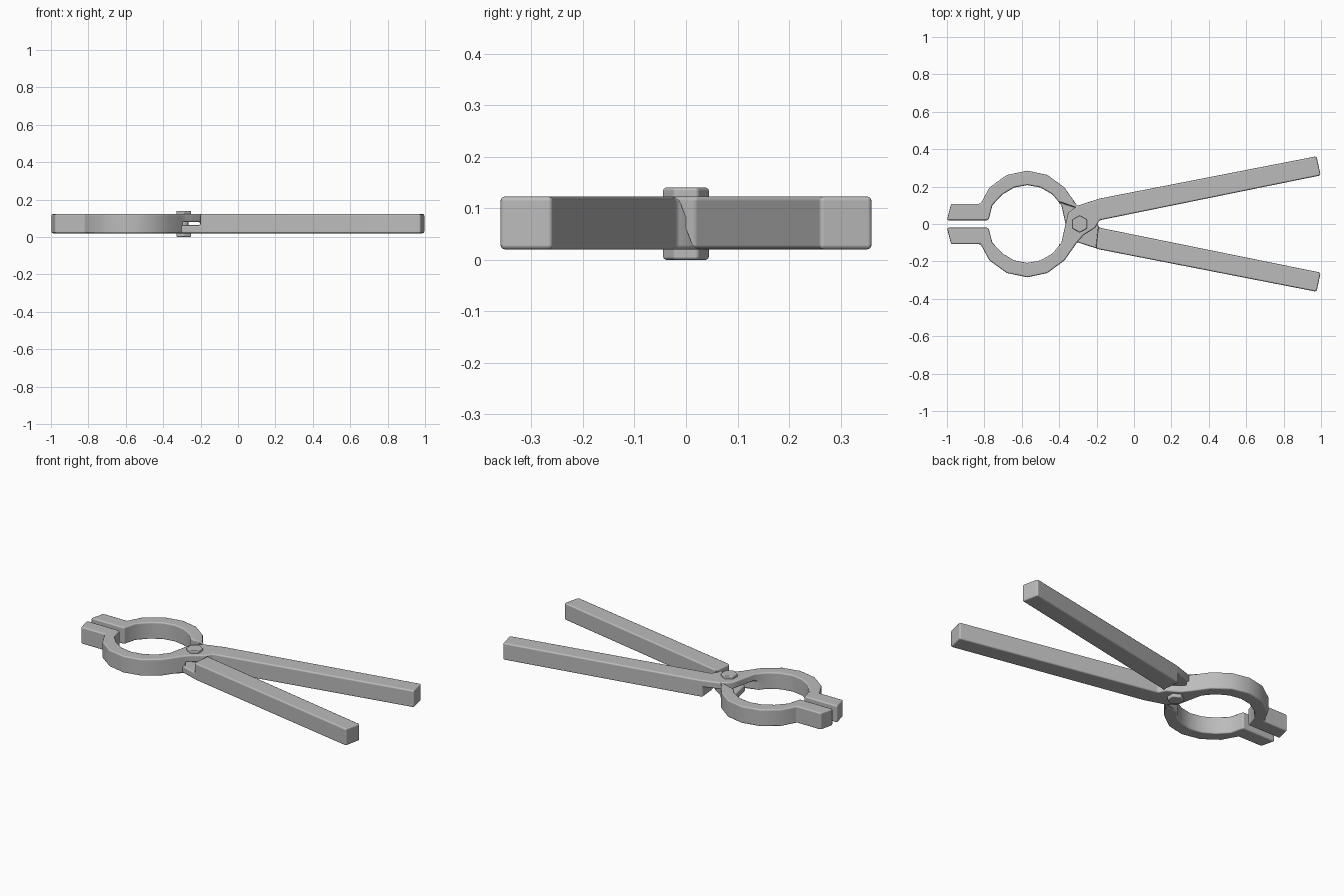
import bpy, bmesh, math
from mathutils import Matrix

if "Cube" in bpy.data.objects:
    bpy.data.objects.remove(bpy.data.objects["Cube"], do_unlink=True)

steel = bpy.data.materials.new("grey steel")
steel.use_nodes = True
steel.diffuse_color = (0.5, 0.5, 0.5, 1)
steel.node_tree.nodes["Principled BSDF"].inputs["Base Color"].default_value = (0.5, 0.5, 0.5, 1)

BOTTOM, TOP, LAP = 0.02, 0.123, 0.08
MID = (BOTTOM + TOP) / 2
PIVOT_X = -0.29


def make_object(name, bm):
    bmesh.ops.recalc_face_normals(bm, faces=bm.faces)
    mesh = bpy.data.meshes.new(name)
    bm.to_mesh(mesh)
    bm.free()
    mesh.materials.append(steel)
    obj = bpy.data.objects.new(name, mesh)
    bpy.context.collection.objects.link(obj)
    return obj


def prism(name, outline, z0, z1):
    bm = bmesh.new()
    face = bm.faces.new([bm.verts.new((x, y, z0)) for x, y in outline])
    new = bmesh.ops.extrude_face_region(bm, geom=[face])["geom"]
    bmesh.ops.translate(bm, vec=(0, 0, z1 - z0),
                        verts=[v for v in new if isinstance(v, bmesh.types.BMVert)])
    return make_object(name, bm)


def round_edges(obj, width):
    for poly in obj.data.polygons:
        poly.use_smooth = True
    bevel = obj.modifiers.new("rounded edges", "BEVEL")
    bevel.width = width
    bevel.segments = 2
    bevel.limit_method = "ANGLE"
    bevel.angle_limit = math.radians(45)
    bevel.use_clamp_overlap = False
    bevel.harden_normals = True


# Half ring, from jaw side to pivot side; the inside is walked back
outer_ring = [(-0.82, -0.108), (-0.773, -0.195), (-0.68, -0.262), (-0.57, -0.285),
              (-0.463, -0.262), (-0.372, -0.195), (-0.307, -0.103)]
inner_ring = [(-0.388, -0.1), (-0.436, -0.158), (-0.5, -0.195), (-0.57, -0.208),
              (-0.64, -0.195), (-0.703, -0.158), (-0.757, -0.1)]
jaw_end = [(-1, -0.02), (-0.978, -0.108)]
handle = [(-0.27, -0.06), (-0.207, -0.02), (-0.184, 0.02), (0.998, 0.26),
          (0.976, 0.362), (-0.184, 0.136), (-0.302, 0.098), (-0.352, 0.06), (-0.366, 0)]
outline = jaw_end + outer_ring + handle + inner_ring + [(-0.778, -0.02)]

# Cutter that thins the arm where the two cross
lap_area = [(-0.46, -0.138), (-0.4, -0.118), (-0.3, -0.086), (-0.19, -0.05),
            (-0.19, 0), (-0.215, 0.25), (-0.46, 0.25)]
cutter = prism("lap_cutter", lap_area, -0.1, LAP)
cutter.hide_render = True
cutter.hide_viewport = True

front_arm = prism("front_jaw_arm", outline, BOTTOM, TOP)
cut = front_arm.modifiers.new("lap joint", "BOOLEAN")
cut.operation = "DIFFERENCE"
cut.solver = "EXACT"
cut.object = cutter
depsgraph = bpy.context.evaluated_depsgraph_get()
lapped = bpy.data.meshes.new_from_object(front_arm.evaluated_get(depsgraph))
front_arm.modifiers.clear()
front_arm.data = lapped
bpy.data.objects.remove(cutter, do_unlink=True)

# The second arm is the first turned over about the long axis
back_arm = bpy.data.objects.new("back_jaw_arm", lapped.copy())
bpy.context.collection.objects.link(back_arm)
turn = Matrix.Translation((0, 0, MID)) @ Matrix.Rotation(math.pi, 4, "X") @ Matrix.Translation((0, 0, -MID))
back_arm.data.transform(turn)
for arm in (front_arm, back_arm):
    round_edges(arm, 0.009)


# Pivot bolt: shank and two hexagonal heads
def cylinder(name, sides, radius, z0, z1):
    bm = bmesh.new()
    place = Matrix.Translation((PIVOT_X, 0, (z0 + z1) / 2))
    bmesh.ops.create_cone(bm, cap_ends=True, segments=sides, radius1=radius,
                          radius2=radius, depth=z1 - z0, matrix=place)
    return make_object(name, bm)


cylinder("pivot_shank", 16, 0.025, 0.01, 0.13)
for name, z0, z1 in (("bolt_head", TOP - 0.012, 0.14), ("bolt_nut", 0.0, BOTTOM + 0.012)):
    round_edges(cylinder(name, 6, 0.046, z0, z1), 0.006)
